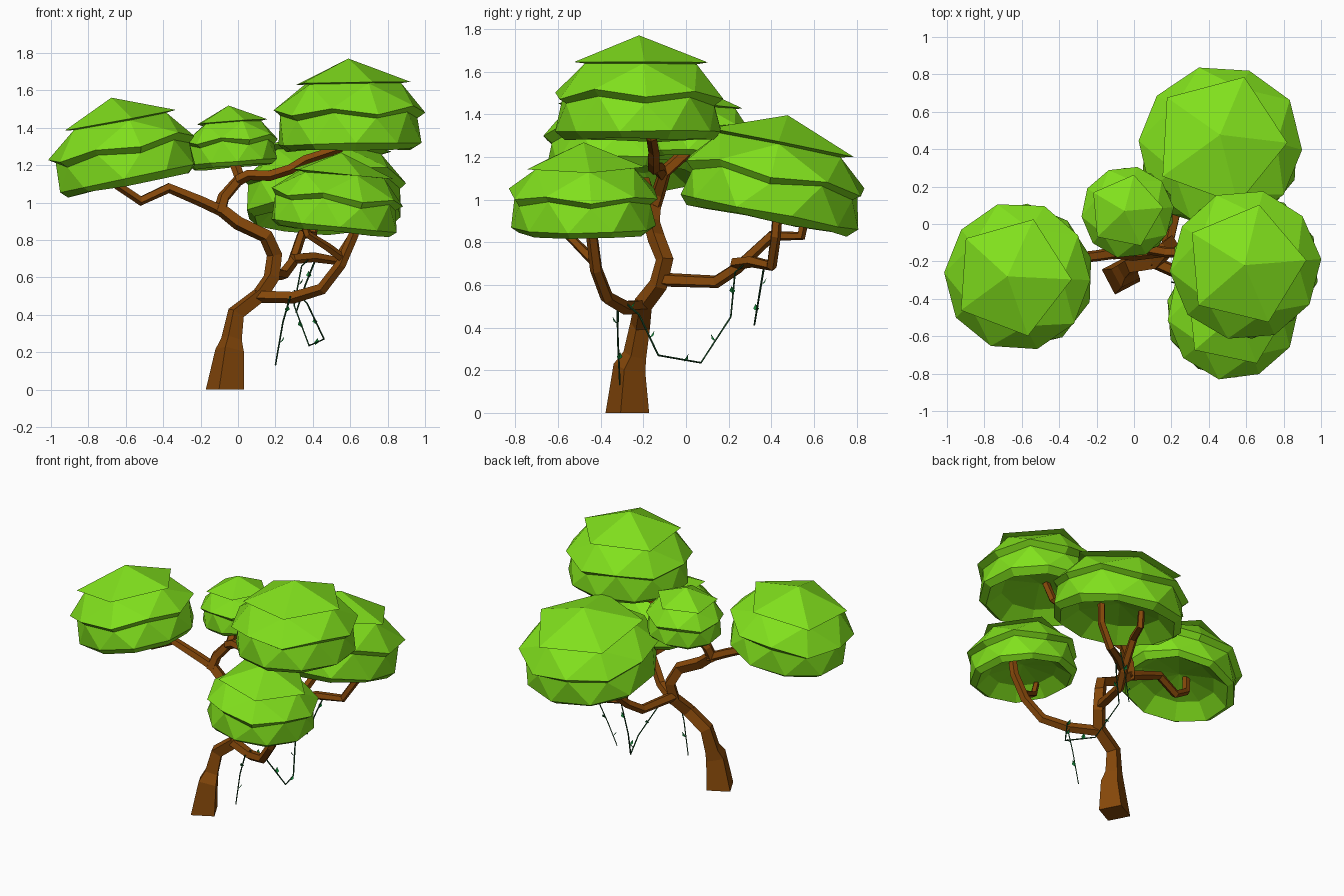
import bpy, math, random
from mathutils import Vector, Matrix

if "Cube" in bpy.data.objects:
    bpy.data.objects.remove(bpy.data.objects["Cube"])

random.seed(4)


def material(name, rgb):
    m = bpy.data.materials.new(name)
    m.diffuse_color = (*rgb, 1)
    m.use_nodes = True
    m.node_tree.nodes["Principled BSDF"].inputs["Base Color"].default_value = m.diffuse_color
    return m


BARK = material("bark", (0.24, 0.065, 0.003))
FOLIAGE = material("foliage", (0.22, 0.75, 0.012))
VINE = material("vine", (0.01, 0.07, 0.02))
LEAF = material("leaf", (0.01, 0.30, 0.05))


def make(name, verts, faces, mat):
    me = bpy.data.meshes.new(name)
    me.from_pydata([tuple(v) for v in verts], [], faces)
    me.materials.append(mat)
    ob = bpy.data.objects.new(name, me)
    bpy.context.collection.objects.link(ob)
    return ob


def tube(name, pts, radii, sides, mat, phase=0.0, flat_base=False):
    """Faceted tapering tube through pts."""
    p = [Vector(q) for q in pts]
    n = len(p)
    if len(radii) == 2:
        a, b = radii
        radii = [a + (b - a) * i / (n - 1) for i in range(n)]
    seg = [(p[i + 1] - p[i]).normalized() for i in range(n - 1)]
    tan = [seg[0]] + [(seg[i] + seg[i + 1]).normalized() for i in range(n - 2)] + [seg[-1]]
    if flat_base:
        tan[0] = Vector((0, 0, 1))
    ref = Vector((1, 0, 0)) if abs(tan[0].x) < 0.8 else Vector((0, 0, 1))
    verts, faces = [], []
    for i in range(n):
        if i:
            ref = tan[i - 1].rotation_difference(tan[i]) @ ref
        u = (ref - tan[i] * ref.dot(tan[i])).normalized()
        v = tan[i].cross(u)
        for k in range(sides):
            t = phase + math.tau * k / sides
            verts.append(p[i] + (u * math.cos(t) + v * math.sin(t)) * radii[i])
    for i in range(n - 1):
        for k in range(sides):
            a, b = i * sides + k, i * sides + (k + 1) % sides
            faces.append((a, b, b + sides, a + sides))
    faces.append(tuple(reversed(range(sides))))
    faces.append(tuple(range((n - 1) * sides, n * sides)))
    return make(name, verts, faces, mat)


def canopy(name, base, R, H, lean=(0, 0), phase=0.0):
    """Three tiered leaf shell: pentagonal cap, ten sided skirt, hollow lower skirt."""
    rot = Vector((0, 0, 1)).rotation_difference(Vector((*lean, 1)).normalized())
    verts, faces = [], []

    def ring(n, r, z, turn=0.0, zig=0.0):
        start = len(verts)
        for k in range(n):
            t = phase + math.tau * (k + turn) / n
            rr = R * r * random.uniform(0.985, 1.015)
            zz = H * (z + zig * (1 if k % 2 else -1) + random.uniform(-.012, .012))
            verts.append(Vector((rr * math.cos(t), rr * math.sin(t), zz)))
        return [start + k for k in range(n)]

    def tri_band(a, b):
        n = len(a)
        for k in range(n):
            j = (k + 1) % n
            faces.extend([(a[k], b[k], a[j]), (b[k], b[j], a[j])])

    def quad_band(a, b):
        n = len(a)
        for k in range(n):
            j = (k + 1) % n
            faces.append((a[k], b[k], b[j], a[j]))

    verts.append(Vector((0, 0, H)))
    cap = ring(5, 0.84, 0.73)
    under = ring(5, 0.70, 0.715)
    skirt = ring(10, 1.02, 0.42, 0, 0.035)
    low_top = ring(10, 0.93, 0.36, 0, 0.035)
    low = ring(10, 0.985, 0.06, 0.5)
    lip = ring(10, 0.88, -0.01, 0.5)
    inner = ring(10, 0.62, 0.16, 0.5)
    verts.append(Vector((0, 0, 0.26 * H)))
    for k in range(5):
        j = (k + 1) % 5
        faces.append((0, cap[k], cap[j]))
        b0, b1, b2 = skirt[2 * k], skirt[2 * k + 1], skirt[(2 * k + 2) % 10]
        faces.extend([(under[k], b0, b1), (under[k], b1, under[j]), (under[j], b1, b2)])
    quad_band(cap, under)
    quad_band(skirt, low_top)
    tri_band(low_top, low)
    quad_band(low, lip)
    quad_band(lip, inner)
    for k in range(10):
        faces.append((inner[k], len(verts) - 1, inner[(k + 1) % 10]))
    return make(name, [rot @ v + Vector(base) for v in verts], faces, FOLIAGE)


# Leaf canopies
canopy("canopy_left", (-0.585, -0.28, 1.10), 0.39, 0.47, (-0.2, 0), -0.05)
canopy("canopy_small", (-0.025, 0.06, 1.195), 0.242, 0.325, (-0.08, 0.03), 0.1)
canopy("canopy_top", (0.60, -0.22, 1.285), 0.395, 0.485, (-0.02, 0), 0.08)
canopy("canopy_back", (0.46, 0.38, 0.91), 0.432, 0.495, (0.0, 0.2), -0.05)
canopy("canopy_front", (0.51, -0.48, 0.85), 0.35, 0.42, (0.1, 0), 0.1)

# Trunk, four sided and flared at the ground
tube("trunk", [(-0.07, -0.275, 0), (-0.045, -0.265, 0.21), (-0.035, -0.24, 0.27),
               (-0.01, -0.215, 0.41), (0.12, -0.20, 0.51), (0.18, -0.13, 0.60),
               (0.195, -0.10, 0.72), (0.15, -0.14, 0.82), (0.0, -0.16, 0.89),
               (-0.10, -0.15, 0.97)],
     [0.107, 0.08, 0.058, 0.05, 0.046, 0.044, 0.042, 0.041, 0.039, 0.036], 4, BARK, 1.27, True)

# Branches
branches = {
    "branch_left": ([(-0.07, -0.15, 0.95), (-0.20, -0.17, 1.01), (-0.37, -0.19, 1.08),
                     (-0.52, -0.21, 1.01), (-0.64, -0.25, 1.09), (-0.66, -0.27, 1.22)], 0.033, 0.024),
    "branch_middle": ([(-0.10, -0.16, 0.94), (-0.075, -0.13, 1.03), (0.01, -0.10, 1.13),
                       (-0.02, 0.0, 1.22), (-0.06, 0.06, 1.29)], 0.036, 0.028),
    "branch_top": ([(0.0, -0.11, 1.12), (0.06, -0.13, 1.15), (0.17, -0.15, 1.145), (0.28, -0.15, 1.18),
                    (0.36, -0.15, 1.23), (0.54, -0.16, 1.29), (0.58, -0.18, 1.40)], 0.032, 0.025),
    "branch_front": ([(0.10, -0.20, 0.50), (0.30, -0.29, 0.495), (0.45, -0.37, 0.54),
                      (0.55, -0.42, 0.67), (0.62, -0.44, 0.83), (0.63, -0.45, 0.95)], 0.036, 0.027),
    "branch_front_fork": ([(0.56, -0.42, 0.70), (0.48, -0.48, 0.76), (0.37, -0.55, 0.83),
                           (0.34, -0.56, 0.92)], 0.026, 0.02),
    "branch_back": ([(0.18, -0.11, 0.625), (0.24, 0.14, 0.615), (0.29, 0.24, 0.68),
                     (0.34, 0.40, 0.83), (0.40, 0.54, 0.83), (0.41, 0.56, 0.93)], 0.034, 0.022),
    "branch_back_fork": ([(0.29, 0.23, 0.70), (0.40, 0.31, 0.71), (0.53, 0.40, 0.69),
                          (0.62, 0.42, 0.83), (0.63, 0.43, 0.96)], 0.03, 0.024),
}
for name, (pts, r0, r1) in branches.items():
    tube(name, pts, (r0, r1), 5, BARK, 0.6)

# Hanging vines with small leaves
vines = [
    [(0.28, -0.32, 0.50), (0.24, -0.32, 0.36), (0.20, -0.31, 0.13)],
    [(0.30, -0.30, 0.53), (0.37, -0.22, 0.46), (0.46, -0.13, 0.27), (0.38, 0.07, 0.235),
     (0.30, 0.21, 0.45), (0.34, 0.23, 0.66), (0.40, 0.30, 0.72), (0.45, 0.36, 0.72)],
    [(0.42, 0.37, 0.71), (0.36, 0.345, 0.56), (0.31, 0.32, 0.41)],
]
lv, lf = [], []
for i, pts in enumerate(vines):
    tube(f"vine_{i + 1}", pts, (0.005, 0.004), 4, VINE)
    for a, b in zip(pts, pts[1:]):
        a, b = Vector(a), Vector(b)
        if (b - a).length < 0.12:
            continue
        c = a.lerp(b, random.uniform(0.4, 0.7))
        m = Matrix.Translation(c) @ Matrix.Rotation(random.uniform(0, math.tau), 4, 'Z')
        s = len(lv)
        lv += [m @ Vector(q) for q in ((0, 0, -0.01), (0.016, 0.014, 0.004),
                                       (0.026, 0, 0.026), (0.016, -0.014, 0.004))]
        lf += [(s, s + 1, s + 2), (s, s + 2, s + 3)]
make("vine_leaves", lv, lf, LEAF)
